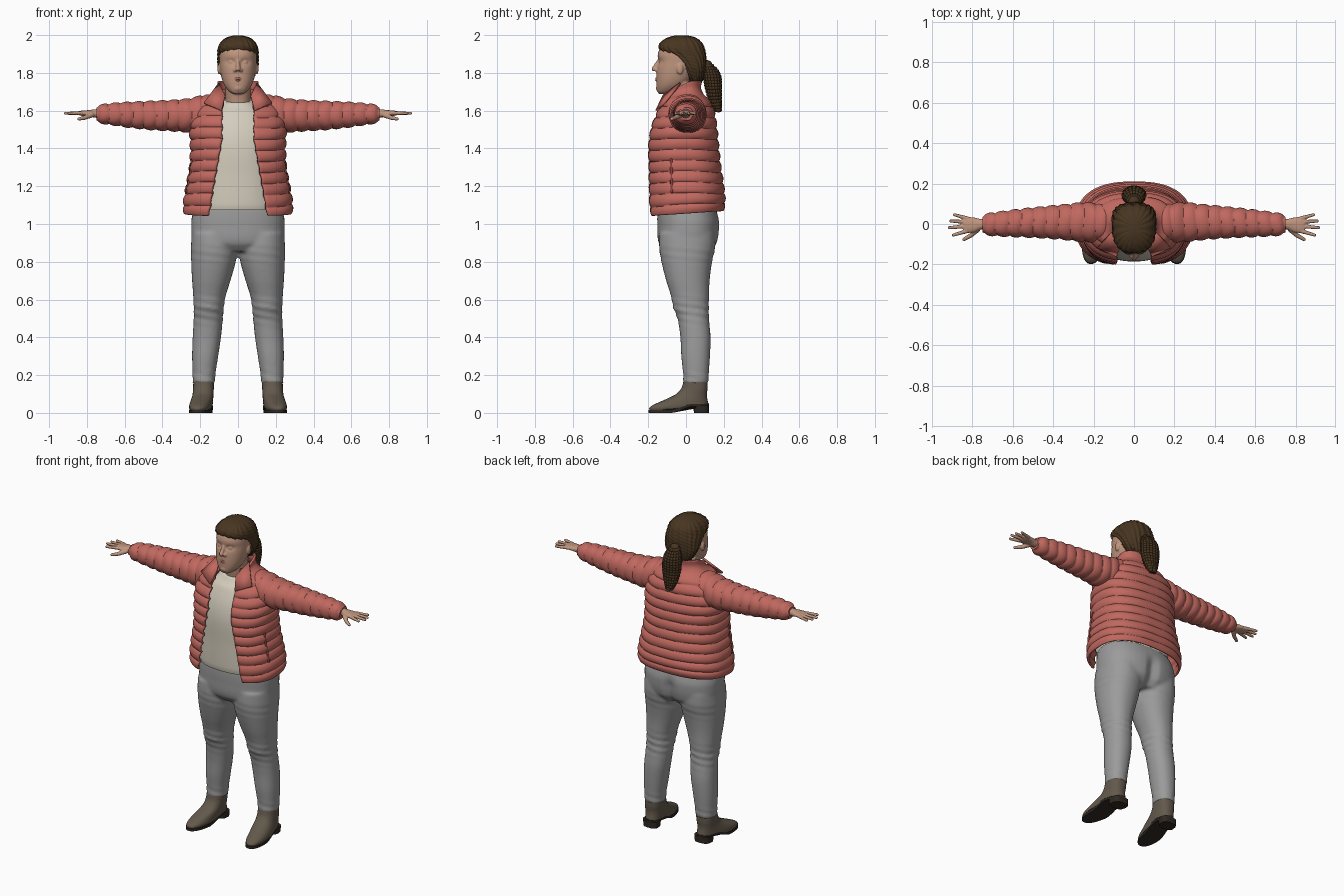
import bpy, bmesh, math
from math import sin, cos, pi, exp
from mathutils import Vector, Matrix

if "Cube" in bpy.data.objects:
    bpy.data.objects.remove(bpy.data.objects["Cube"])


def material(name, *rgb):
    m = bpy.data.materials.new(name)
    m.use_nodes = True
    m.diffuse_color = (*rgb, 1)
    node = m.node_tree.nodes["Principled BSDF"]
    node.inputs["Base Color"].default_value = (*rgb, 1)
    node.inputs["Roughness"].default_value = 0.8
    return m


CORAL = material("coral_jacket", .53, .14, .115)
TRIM = material("dark_red_trim", .23, .05, .045)
CREAM = material("cream_shirt", .66, .61, .51)
GREY = material("grey_trousers", .33, .33, .335)
SKIN = material("skin", .52, .30, .21)
LIP = material("lip", .42, .18, .14)
HAIR = material("brown_hair", .065, .036, .015)
BOOT = material("brown_grey_boot", .125, .10, .072)
SOLE = material("dark_sole", .028, .021, .016)


def sample(keys, step):
    """Smoothly interpolate rows of (t, a0, a1, b0, b1)."""
    def slope(i, c):
        lo, hi = keys[max(i - 1, 0)], keys[min(i + 1, len(keys) - 1)]
        return (hi[c] - lo[c]) / (hi[0] - lo[0])
    rows = []
    for i in range(len(keys) - 1):
        k, l = keys[i], keys[i + 1]
        h = l[0] - k[0]
        count = max(1, round(h / step))
        for j in range(count + (i == len(keys) - 2)):
            u = j / count
            e = u * u * (3 - 2 * u)
            rows.append([k[0] + u * h] + [
                k[c] + (l[c] - k[c]) * e + h * (u * (1 - u) ** 2 * slope(i, c)
                                                - u * u * (1 - u) * slope(i + 1, c))
                for c in range(1, 5)])
    return rows


def loft(bm, keys, axis="Z", n=40, p=2.2, step=.012, bump=None, gap=None):
    """Stack superellipse rings; gap(t) leaves the front open by that half width."""
    rings = []
    for t, a0, a1, b0, b1 in sample(keys, step):
        ra, rb = (a1 - a0) / 2, (b1 - b0) / 2
        start = math.asin(min(1, gap(t) / ra) ** (p / 2)) if gap else 0
        ring = []
        for i in range(n + 1 if gap else n):
            th = start + (2 * pi - 2 * start) * i / n
            d = bump(t, th) if bump else 0
            s, c = sin(th), cos(th)
            a = (a0 + a1) / 2 + math.copysign(abs(s) ** (2 / p), s) * (ra + d)
            b = (b0 + b1) / 2 - math.copysign(abs(c) ** (2 / p), c) * (rb + d)
            ring.append(bm.verts.new((a, b, t) if axis == "Z" else (t, a, b)))
        rings.append(ring)
    for lo, hi in zip(rings, rings[1:]):
        for i in range(n):
            j = i + 1 if gap else (i + 1) % n
            bm.faces.new((lo[i], lo[j], hi[j], hi[i]))
    if not gap:
        bm.faces.new(rings[0])
        bm.faces.new(rings[-1])
    return bm


def ball(bm, center, r, scale=(1, 1, 1)):
    m = Matrix.Translation(center) @ Matrix.Diagonal((*scale, 1))
    bmesh.ops.create_icosphere(bm, subdivisions=2, radius=r, matrix=m)


def capsules(bm, points, r0, r1):
    """Tapered rounded rods through the points."""
    pts = [Vector(q) for q in points]
    last = len(pts) - 1
    radii = [r0 + (r1 - r0) * i / last for i in range(last + 1)]
    for q, r in zip(pts, radii):
        ball(bm, q, r)
    for i in range(last):
        d = pts[i + 1] - pts[i]
        m = Matrix.Translation((pts[i] + pts[i + 1]) / 2) @ d.to_track_quat("Z", "Y").to_matrix().to_4x4()
        bmesh.ops.create_cone(bm, cap_ends=True, segments=12, radius1=radii[i],
                              radius2=radii[i + 1], depth=d.length, matrix=m)


def finish(name, bm, mat, voxel=0, smooth=4, shell=0):
    bmesh.ops.recalc_face_normals(bm, faces=bm.faces)
    me = bpy.data.meshes.new(name)
    bm.to_mesh(me)
    bm.free()
    me.materials.append(mat)
    me.shade_smooth()
    me.set_sharp_from_angle(angle=math.radians(50))
    ob = bpy.data.objects.new(name, me)
    bpy.context.collection.objects.link(ob)
    if shell:
        mod = ob.modifiers.new("thickness", "SOLIDIFY")
        mod.thickness, mod.offset = shell, 0
    if voxel:
        mod = ob.modifiers.new("fuse", "REMESH")
        mod.mode, mod.voxel_size, mod.use_smooth_shade = "VOXEL", voxel, True
        mod = ob.modifiers.new("soften", "SMOOTH")
        mod.factor, mod.iterations = .5, smooth


def pair(name, bm, mat, **kw):
    for side, sx in (("left_", 1), ("right_", -1)):
        b = bm.copy()
        bmesh.ops.scale(b, vec=(sx, 1, 1), verts=b.verts)
        finish(side + name, b, mat, **kw)
    bm.free()


def sym(*rows):
    return [(z, -x, x, y0, y1) for z, x, y0, y1 in rows]


def step01(v, lo, hi):
    u = min(1, max(0, (v - lo) / (hi - lo)))
    return u * u * (3 - 2 * u)


# Trousers: two legs and a pelvis fused together
def creases(z, th):
    knee, thigh, hem = (exp(-((z - c) / w) ** 2) for c, w in ((.54, .06), (.84, .04), (.19, .03)))
    return .005 * sin(z * 150 + 2 * th) * (knee + .5 * thigh + .5 * hem)


leg = [(.155, .122, .24, -.015, .118), (.2, .12, .24, -.015, .12), (.3, .105, .243, -.025, .127),
       (.4, .09, .24, -.03, .13), (.5, .08, .234, -.045, .122), (.56, .075, .234, -.068, .12),
       (.62, .065, .237, -.08, .122), (.7, .04, .243, -.105, .125), (.8, .012, .248, -.13, .138),
       (.88, 0, .249, -.142, .155), (.95, 0, .245, -.14, .155)]
bm = loft(bmesh.new(), leg, bump=creases)
loft(bm, [(z, -x1, -x0, y0, y1) for z, x0, x1, y0, y1 in leg], bump=creases)
loft(bm, sym((.855, .17, -.11, .13), (.9, .235, -.145, .165), (1, .248, -.152, .178),
             (1.05, .242, -.152, .168), (1.1, .23, -.148, .15)), p=2.4)
for v in bm.verts:
    if v.co.y > .05 and v.co.z > .8:
        v.co.y -= .022 * exp(-(v.co.x / .025) ** 2) * step01(1.06 - v.co.z, 0, .1)
finish("trousers", bm, GREY, voxel=.01, smooth=3)

# Ankle boots with soles and heels
def splay(bm, floor=None):
    for v in bm.verts:
        x, y, z = v.co
        v.co.x += .1 * (.04 - y) * step01(.12 - z, 0, .08)
        rise = .034 * step01(y, -.08, .035)
        if floor == "clamp":
            v.co.z = max(z, .014 + rise)
        elif floor == "shift":
            v.co.z += rise
    return bm


boot = loft(bmesh.new(), [(.014, .138, .242, -.192, .118), (.025, .132, .247, -.195, .12),
                          (.04, .13, .248, -.178, .12), (.06, .13, .246, -.135, .116),
                          (.08, .13, .243, -.09, .112), (.1, .13, .24, -.052, .111),
                          (.13, .128, .238, -.025, .114), (.172, .126, .236, -.012, .114)],
            p=2.4, step=.006)
pair("boot", splay(boot, "clamp"), BOOT)
pair("sole", splay(loft(bmesh.new(), [(0, .132, .247, -.198, .122), (.016, .132, .247, -.198, .122)],
                        p=2.4, step=.02), "shift"), SOLE)
pair("heel", splay(loft(bmesh.new(), [(0, .14, .238, .042, .122), (.04, .136, .242, .038, .122)],
                        p=3, step=.05)), SOLE)

# Shirt with a lower front neckline
bm = loft(bmesh.new(), sym((1.075, .222, -.178, .15), (1.1, .222, -.183, .15), (1.25, .21, -.184, .14),
                           (1.4, .2, -.184, .13), (1.5, .19, -.165, .125), (1.6, .15, -.122, .11),
                           (1.65, .088, -.09, .07), (1.658, .08, -.084, .064)), p=2.3)
for v in bm.verts:
    v.co.z += .2 * v.co.y * step01(v.co.z, 1.58, 1.65)
finish("shirt", bm, CREAM)


# Quilted jacket body with an open front and standing collar
def quilt(pitch, amp):
    return lambda t, th: amp * (abs(sin(pi * (t + .005 * sin(3 * th)) / pitch)) ** .6 - .6)


def opening(z):
    return .083 + .072 * max(0, 1.45 - z) / .4 - .015 * step01(z, 1.58, 1.7)


body_quilt = quilt(.058, .013)
bm = loft(bmesh.new(), sym((1.058, .278, -.193, .19), (1.1, .283, -.2, .2), (1.2, .268, -.2, .193),
                           (1.3, .25, -.198, .178), (1.4, .245, -.197, .167), (1.5, .248, -.183, .158),
                           (1.56, .236, -.163, .15), (1.62, .203, -.135, .135), (1.66, .165, -.115, .11),
                           (1.69, .125, -.102, .085), (1.72, .106, -.094, .074),
                           (1.757, .103, -.09, .078)),
          n=80, p=2.5, step=.006, gap=opening,
          bump=lambda z, th: body_quilt(z, th) * (1 - step01(z, 1.64, 1.7)))
for v in bm.verts:
    front = step01(-v.co.y, -.04, .09)
    v.co.z += .07 * v.co.y * (1 - step01(v.co.z, 1.06, 1.2)) - .5 * front * max(0, v.co.z - 1.66)
bm.verts.ensure_lookup_table()
edge = [v.co.copy() for v in bm.verts if v.index % 81 == 0 and v.index % 4 == 0]
finish("jacket_body", bm, CORAL, shell=.012)

# Zip tapes along the opening, slanted pockets and lapels
bm = bmesh.new()
capsules(bm, edge, .006, .006)
pair("zip", bm, TRIM)
bm = bmesh.new()
capsules(bm, [(.242, -.078, 1.34), (.252, -.076, 1.26), (.27, -.075, 1.17)], .008, .008)
pair("pocket_trim", bm, TRIM)
bm = bmesh.new()
bm.faces.new([bm.verts.new(c) for c in ((.1, -.03, 1.745), (.18, -.115, 1.64),
                                        (.087, -.157, 1.6), (.068, -.118, 1.68))])
bmesh.ops.triangulate(bm, faces=bm.faces)
pair("lapel", bm, CORAL, shell=.012)

# Quilted sleeves
sleeve = [(.11, -.065, .085, 1.55, 1.68), (.18, -.085, .1, 1.5, 1.682), (.25, -.087, .105, 1.487, 1.665),
          (.35, -.076, .095, 1.493, 1.655), (.5, -.066, .08, 1.503, 1.648), (.65, -.06, .062, 1.522, 1.64),
          (.725, -.054, .05, 1.535, 1.63), (.75, -.042, .038, 1.548, 1.618)]
pair("sleeve", loft(bmesh.new(), sleeve, "X", step=.006, bump=quilt(.062, .01)), CORAL)

# Hands
bm = loft(bmesh.new(), [(.72, -.025, .025, 1.56, 1.61), (.76, -.028, .025, 1.563, 1.607),
                        (.79, -.04, .032, 1.57, 1.603), (.83, -.045, .035, 1.573, 1.6),
                        (.845, -.04, .03, 1.577, 1.597)], "X", n=24)
for x0, y0, x1, y1 in ((.83, -.036, .895, -.055), (.835, -.012, .915, -.018),
                       (.835, .01, .908, .015), (.825, .028, .89, .046)):
    capsules(bm, [(x0, y0, 1.587), (x1, y1, 1.586)], .0105, .008)
capsules(bm, [(.775, -.028, 1.577), (.81, -.058, 1.563), (.842, -.076, 1.556)], .014, .009)
pair("hand", bm, SKIN, voxel=.004, smooth=2)

# Head, neck, nose, ears and eyelids fused together
bm = loft(bmesh.new(), sym((1.688, .025, -.142, -.09), (1.7, .045, -.151, -.05), (1.73, .07, -.156, 0),
                           (1.77, .086, -.157, .04), (1.82, .095, -.154, .07), (1.86, .098, -.148, .085),
                           (1.9, .098, -.149, .09), (1.94, .09, -.13, .085), (1.97, .066, -.09, .06),
                           (1.985, .03, -.06, .03)), n=64, step=.006)
for v in bm.verts:
    if v.co.y < -.05:
        d = ((abs(v.co.x) - .038) / .02) ** 2 + ((v.co.z - 1.858) / .013) ** 2
        v.co.y += .013 * exp(-d)
loft(bm, sym((1.58, .078, -.07, .07), (1.65, .066, -.078, .058), (1.7, .066, -.085, .052),
             (1.75, .068, -.08, .05)))
capsules(bm, [(0, -.146, 1.862), (0, -.17, 1.82)], .009, .013)
ball(bm, (0, -.148, 1.718), .02, (1.1, .6, .8))
for s in (-1, 1):
    ball(bm, (s * .016, -.157, 1.814), .01)
    ball(bm, (s * .036, -.128, 1.856), .014, (1.2, 1, .8))
    ball(bm, (s * .1, -.032, 1.82), .03, (.3, .6, 1))
finish("head", bm, SKIN, voxel=.005, smooth=3)
for name, z in (("upper_lip", 1.771), ("lower_lip", 1.761)):
    bm = bmesh.new()
    capsules(bm, [(-.024, -.147, 1.766), (0, -.157, z), (.024, -.147, 1.766)], .006, .006)
    finish(name, bm, LIP)

# Hair pulled back in rows
bm = loft(bmesh.new(), sym((1.745, .06, .02, .08), (1.78, .085, 0, .095), (1.82, .103, -.02, .103),
                           (1.86, .108, -.055, .106), (1.89, .108, -.09, .106), (1.92, .107, -.137, .1),
                           (1.95, .098, -.142, .09), (1.975, .078, -.118, .068), (1.99, .052, -.088, .042),
                           (1.999, .015, -.05, 0)), n=120, p=2.5, step=.006,
          bump=lambda z, th: .0025 * sin(20 * th + 25 * z) + .0015 * sin(320 * z + 9 * th))
finish("hair", bm, HAIR)

# Braided ponytail: beaded strands around a core, and its tie
tail = sym((1.59, .02, .155, .19), (1.65, .045, .12, .19), (1.72, .06, .1, .19),
           (1.78, .058, .09, .187), (1.82, .045, .088, .165), (1.85, .025, .09, .13))
bm = loft(bmesh.new(), [(z, x0 + .012, x1 - .012, y0 + .012, y1 - .012) for z, x0, x1, y0, y1 in tail])
for i in range(16):
    for j, (z, x0, x1, y0, y1) in enumerate(sample(tail, .016)):
        if z > 1.59 + .012 * (i * 5 % 4):
            th = 2 * pi * i / 16 + .01 * (-1) ** j
            ball(bm, ((x1 - .01) * sin(th), (y0 + y1) / 2 - ((y1 - y0) / 2 - .01) * cos(th), z),
                 .0115, (1, 1, 1.15))
finish("ponytail", bm, HAIR)
bm = bmesh.new()
capsules(bm, [(0, .085, 1.835), (0, .112, 1.838)], .034, .03)
finish("hair_tie", bm, HAIR)
